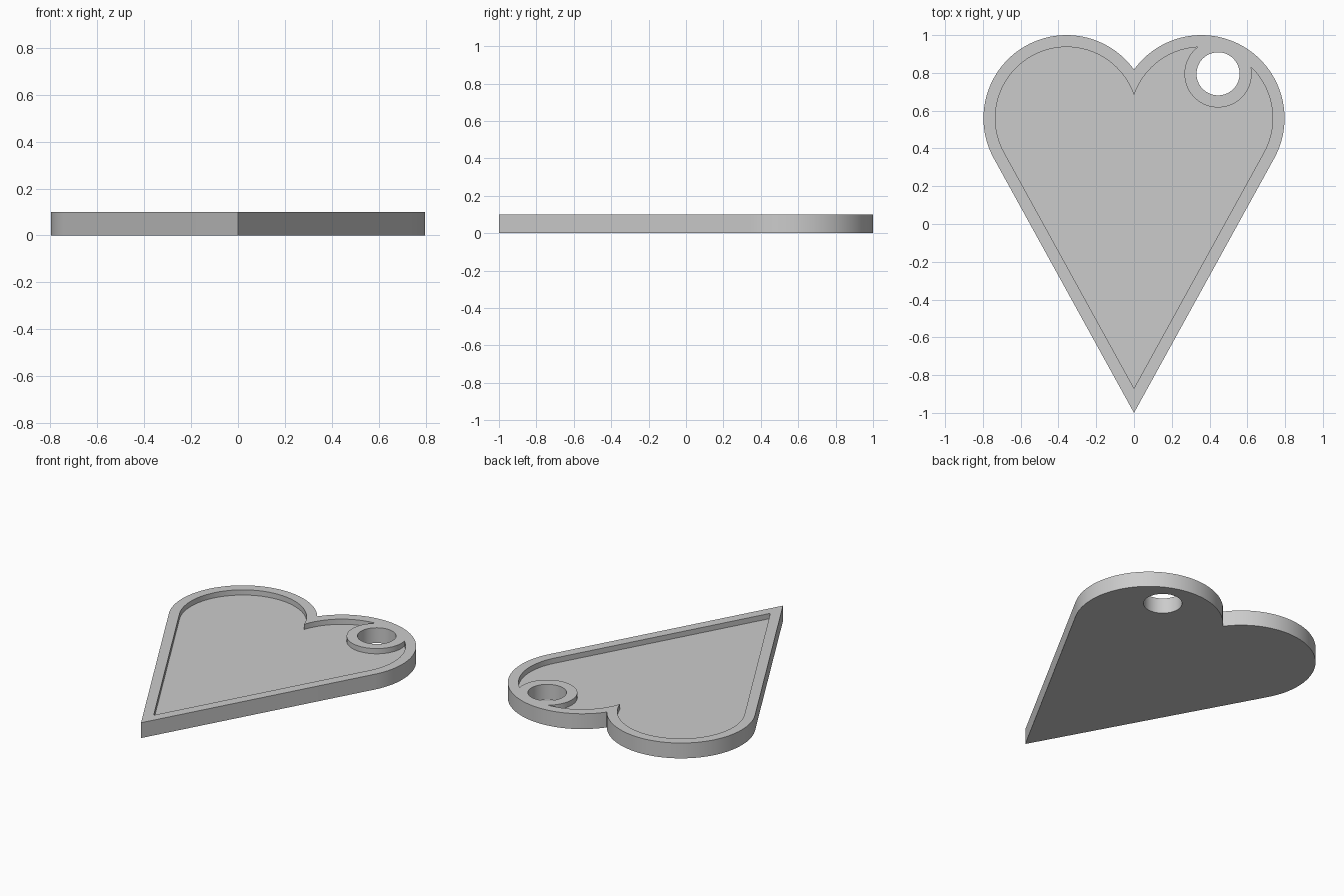
import bpy, bmesh, math

cube = bpy.data.objects.get("Cube")
if cube:
    bpy.data.objects.remove(cube, do_unlink=True)

LOBE_X, LOBE_Y, LOBE_R = 0.357, 0.56, 0.44
TIP_Y = -1.0
RIM = 0.063
THICK, FLOOR_Z = 0.1, 0.066
HOLE_X, HOLE_Y = 0.445, 0.795

# One flat colour
grey = bpy.data.materials.new("plain_grey")
grey.use_nodes = True
grey.diffuse_color = (0.6, 0.6, 0.6, 1)
grey.node_tree.nodes["Principled BSDF"].inputs["Base Color"].default_value = (0.6, 0.6, 0.6, 1)


def heart_outline(inset, steps=56):
    """Two lobes joined by tangents to a point, shrunk evenly by inset."""
    r = LOBE_R - inset
    lean = math.atan2(LOBE_X, LOBE_Y - TIP_Y)
    half = lean + math.asin(LOBE_R / math.hypot(LOBE_X, LOBE_Y - TIP_Y))
    start, end = -half, math.acos(-LOBE_X / r)
    right = []
    for i in range(steps + 1):
        a = start + (end - start) * i / steps
        right.append((LOBE_X + r * math.cos(a), LOBE_Y + r * math.sin(a)))
    right[-1] = (0, right[-1][1])
    left = [(-x, y) for x, y in reversed(right[:-1])]
    return [(0, TIP_Y + inset / math.sin(half))] + right + left


def circle_outline(r, steps=72):
    turn = math.tau / steps
    return [(HOLE_X + r * math.cos(i * turn), HOLE_Y + r * math.sin(i * turn))
            for i in range(steps)]


def prism(name, outline, z0, z1):
    bm = bmesh.new()
    base = bm.faces.new([bm.verts.new((x, y, z0)) for x, y in outline])
    top = bmesh.ops.extrude_face_region(bm, geom=[base])["geom"]
    bmesh.ops.translate(bm, vec=(0, 0, z1 - z0),
                        verts=[v for v in top if isinstance(v, bmesh.types.BMVert)])
    bmesh.ops.recalc_face_normals(bm, faces=bm.faces)
    mesh = bpy.data.meshes.new(name)
    bm.to_mesh(mesh)
    bm.free()
    mesh.materials.append(grey)
    obj = bpy.data.objects.new(name, mesh)
    bpy.context.collection.objects.link(obj)
    return obj


def cut(target, cutter):
    """Subtract the cutter, apply the result and discard the cutter."""
    cutter.hide_render = True
    mod = target.modifiers.new("cut", "BOOLEAN")
    mod.operation, mod.solver, mod.object = "DIFFERENCE", "EXACT", cutter
    bpy.context.view_layer.objects.active = target
    bpy.ops.object.modifier_apply(modifier=mod.name)
    bpy.data.objects.remove(cutter, do_unlink=True)


# Heart plate with a shallow pocket that leaves a rim and a ring around the hole
plate = prism("heart_tag", heart_outline(0), 0, THICK)
pocket = prism("pocket_cutter", heart_outline(RIM), FLOOR_Z, THICK * 2)
cut(pocket, prism("ring_cutter", circle_outline(0.178), 0, THICK * 3))
cut(plate, pocket)

# Through hole
cut(plate, prism("hole_cutter", circle_outline(0.114), -THICK, THICK * 2))

# Smooth curved walls, crisp edges
bpy.ops.object.select_all(action="DESELECT")
plate.select_set(True)
bpy.context.view_layer.objects.active = plate
bpy.ops.object.shade_smooth_by_angle(angle=math.radians(30))
